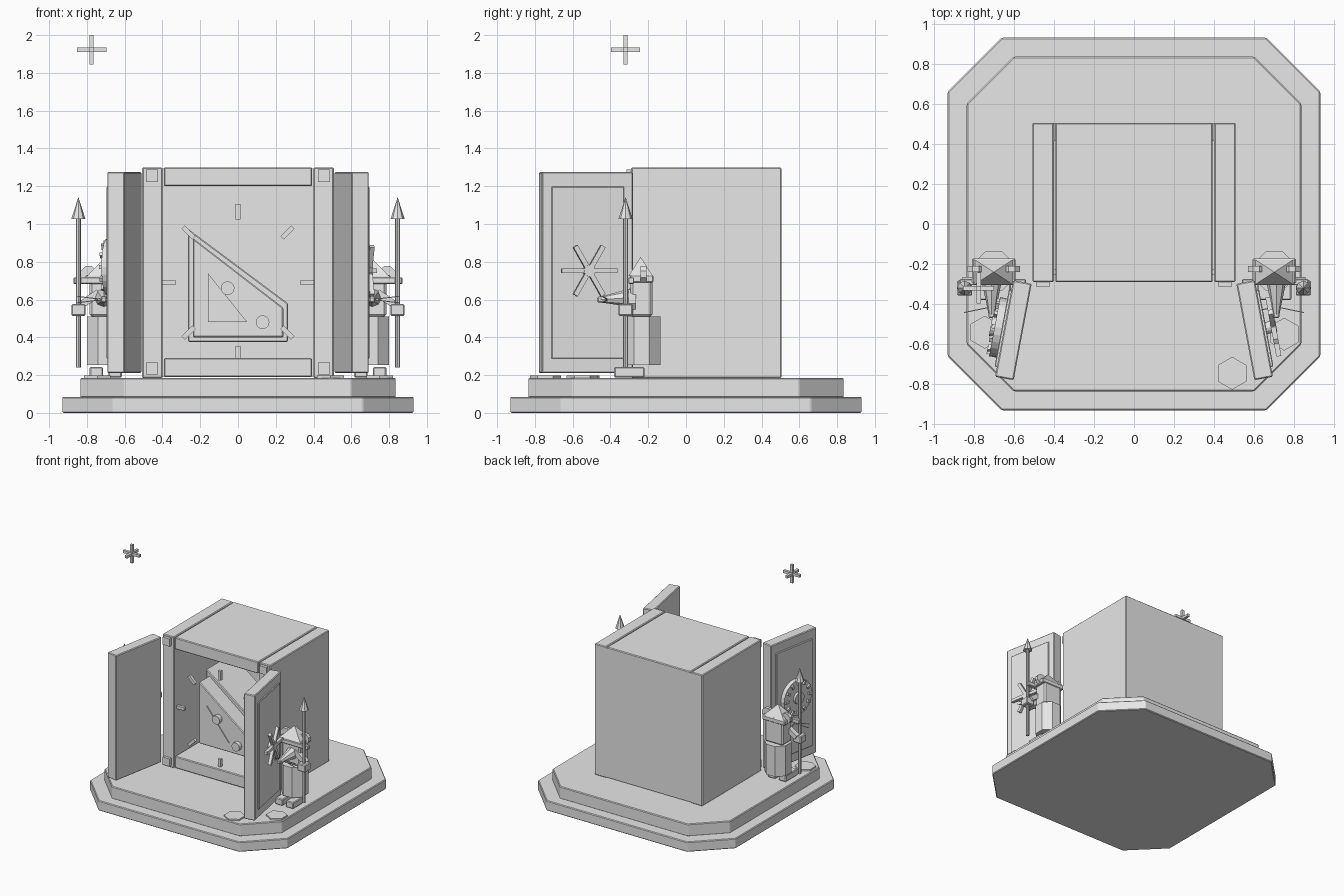
import bpy, bmesh, math
from mathutils import Matrix, Vector

if "Cube" in bpy.data.objects:
    bpy.data.objects.remove(bpy.data.objects["Cube"])

stone = bpy.data.materials.new("plain_grey")
stone.diffuse_color = (0.8, 0.8, 0.8, 1)
stone.use_nodes = True
stone.node_tree.nodes["Principled BSDF"].inputs["Base Color"].default_value = stone.diffuse_color


def finish(name, bm, mat=None, bevel=0.0):
    bmesh.ops.recalc_face_normals(bm, faces=bm.faces)
    me = bpy.data.meshes.new(name)
    bm.to_mesh(me)
    bm.free()
    me.materials.append(stone)
    ob = bpy.data.objects.new(name, me)
    bpy.context.collection.objects.link(ob)
    if mat:
        ob.matrix_world = mat
    if bevel:
        m = ob.modifiers.new("bevel", 'BEVEL')
        m.width, m.segments = bevel, 1
    return ob


def box(name, c, d, rot=None, base=None, bevel=0.0):
    bm = bmesh.new()
    bmesh.ops.create_cube(bm, size=1)
    bmesh.ops.scale(bm, vec=d, verts=bm.verts)
    m = Matrix.Translation(c) @ (rot or Matrix())
    return finish(name, bm, base @ m if base else m, bevel)


def cone(name, c, r1, r2, h, n, rot=None, base=None, turn=0.0, bevel=0.0):
    bm = bmesh.new()
    bmesh.ops.create_cone(bm, cap_ends=True, segments=n, radius1=r1, radius2=r2, depth=h,
                          matrix=Matrix.Rotation(turn, 4, 'Z'))
    m = Matrix.Translation(c) @ (rot or Matrix())
    return finish(name, bm, base @ m if base else m, bevel)


def prism(name, pts, a, b, axis='Z', bevel=0.0):
    # extrude an outline from a to b along z, or along y for xz outlines
    bm = bmesh.new()
    put = (lambda p: (p[0], p[1], a)) if axis == 'Z' else (lambda p: (p[0], a, p[1]))
    f = bm.faces.new([bm.verts.new(put(p)) for p in pts])
    ext = bmesh.ops.extrude_face_region(bm, geom=[f])
    vs = [g for g in ext["geom"] if isinstance(g, bmesh.types.BMVert)]
    bmesh.ops.translate(bm, verts=vs, vec=(0, 0, b - a) if axis == 'Z' else (0, b - a, 0))
    return finish(name, bm, None, bevel)


def octagon(r, c):
    return [(r, -c), (r, c), (c, r), (-c, r), (-r, c), (-r, -c), (-c, -r), (c, -r)]


def R(angle, axis):
    return Matrix.Rotation(angle, 4, axis)


# stepped base
prism("lower_base", octagon(0.93, 0.66), 0, 0.085, bevel=0.006)
prism("upper_base", octagon(0.835, 0.6), 0.08, 0.185, bevel=0.006)

# cabinet shell
B = 0.006
for s, side in ((-1, "left"), (1, "right")):
    box(side + "_wall", (s * 0.4535, 0.1075, 0.7425), (0.107, 0.795, 1.115), bevel=B)
    for z in (0.235, 1.255):
        box(side + "_corner_pad", (s * 0.455, -0.3, z), (0.065, 0.03, 0.065))
box("roof", (0, 0.1075, 1.25), (0.785, 0.795, 0.1), bevel=B)
box("cabinet_floor", (0, 0.1075, 0.24), (0.785, 0.795, 0.1), bevel=B)
box("back_wall", (0, 0.46, 0.7425), (1.0, 0.09, 1.1))

# sloped block inside the cabinet
prism("block_flange", [(-0.265, 0.375), (0.265, 0.375), (0.265, 0.58), (-0.265, 0.975)],
      -0.05, 0.3, 'Y', B)
prism("block_front", [(-0.238, 0.4), (0.24, 0.4), (0.24, 0.557), (-0.238, 0.925)],
      -0.185, 0.0, 'Y', B)
prism("triangle_plate", [(-0.16, 0.48), (0.05, 0.48), (-0.16, 0.74)], -0.193, -0.18, 'Y')
for x, z in ((-0.055, 0.66), (0.13, 0.48)):
    cone("round_knob", (x, -0.2, z), 0.036, 0.036, 0.04, 20, R(math.pi / 2, 'X'))

# ring of tick marks in the opening
for i in range(8):
    a = i * math.pi / 4
    box("tick_mark", (0.37 * math.sin(a), -0.24, 0.69 + 0.375 * math.cos(a)),
        (0.025, 0.025, 0.08), R(a, 'Y'))

# open doors
for s, side in ((-1, "left"), (1, "right")):
    D = Matrix.Translation((s * 0.602, -0.53, 0.7425)) @ R(s * 0.185, 'Z')
    box(side + "_door", (0, 0, 0), (0.094, 0.49, 1.065), base=D, bevel=B)
    box(side + "_door_panel", (s * 0.05, 0, 0), (0.018, 0.39, 0.91), base=D, bevel=0.004)
    if s > 0:
        # spoked handle
        cone("handle_hub", (0.08, 0, 0.01), 0.03, 0.03, 0.06, 12, R(math.pi / 2, 'Y'), D)
        for i in range(3):
            box("handle_spoke", (0.095, 0, 0.01), (0.025, 0.3, 0.026),
                R(i * math.pi / 3, 'X'), D)
    else:
        # studded dial
        cone("dial", (-0.075, 0, 0.03), 0.15, 0.15, 0.04, 24, R(math.pi / 2, 'Y'), D)
        cone("dial_hub", (-0.1, 0, 0.03), 0.05, 0.05, 0.03, 16, R(math.pi / 2, 'Y'), D)
        for i in range(12):
            a = i * math.pi / 6
            box("dial_stud", (-0.1, 0.125 * math.sin(a), 0.03 + 0.125 * math.cos(a)),
                (0.02, 0.02, 0.032), R(-a, 'X'), D)

# small guards beside the doors
for s, side in ((-1, "left"), (1, "right")):
    x, y = s * 0.7, -0.235
    n = side + "_guard_"
    cone(n + "body", (x, y, 0.383), 0.107, 0.107, 0.257, 8, turn=math.pi / 8)
    for dx in (-0.05, 0.05):
        box(n + "foot", (x + dx, -0.3, 0.215), (0.07, 0.16, 0.055), bevel=B)
    box(n + "head", (x, y, 0.61), (0.17, 0.115, 0.2), bevel=0.012)
    box(n + "helmet_brim", (x, -0.235, 0.71), (0.215, 0.125, 0.04), bevel=B)
    helmet = cone(n + "helmet", (x, -0.24, 0.775), 0.14, 0, 0.1, 4, turn=math.pi / 4)
    helmet.scale = (1, 0.65, 1)
    for dx in (-0.09, 0.09):
        cone(n + "ear", (x + dx, -0.225, 0.735), 0.045, 0.045, 0.03, 8, R(math.pi / 2, 'X'),
             turn=math.pi / 8)
    cone(n + "snout", (x + s * 0.01, -0.37, 0.605), 0.05, 0.015, 0.17, 8,
         R(math.pi / 2 + 0.06, 'X'))
    box(n + "nose", (x + s * 0.01, -0.455, 0.6), (0.03, 0.03, 0.03), bevel=B)
    for d in (-1, 1):
        for t in (-0.12, 0.12):
            box(n + "whisker", (x + s * 0.01 + d * 0.08, -0.43, 0.6 + t * 0.08),
                (0.12, 0.005, 0.005), R(-d * 0.2, 'Z') @ R(-d * t, 'Y'))
    # arms and spear
    box(n + "arm", (x + s * 0.005, -0.29, 0.7), (0.33, 0.03, 0.035), bevel=0.004)
    box(n + "fist", (s * 0.845, -0.32, 0.545), (0.075, 0.075, 0.062), bevel=B)
    box(n + "sleeve", (s * 0.79, -0.285, 0.6), (0.13, 0.04, 0.04), R(s * 0.6, 'Y'))
    cone(n + "spear_shaft", (s * 0.845, -0.32, 0.64), 0.0135, 0.0135, 0.8, 8)
    cone(n + "spear_tip", (s * 0.845, -0.32, 1.085), 0.037, 0, 0.115, 8)

# loose flat tiles on the base
for x, y in ((0.49, -0.745), (0.75, -0.55), (-0.745, -0.54)):
    cone("floor_tile", (x, y, 0.19), 0.082, 0.082, 0.015, 6)

# floating star
for d in ((0.155, 0.022, 0.022), (0.022, 0.155, 0.022), (0.022, 0.022, 0.155)):
    box("floating_star", (-0.775, -0.32, 1.9225), d)
